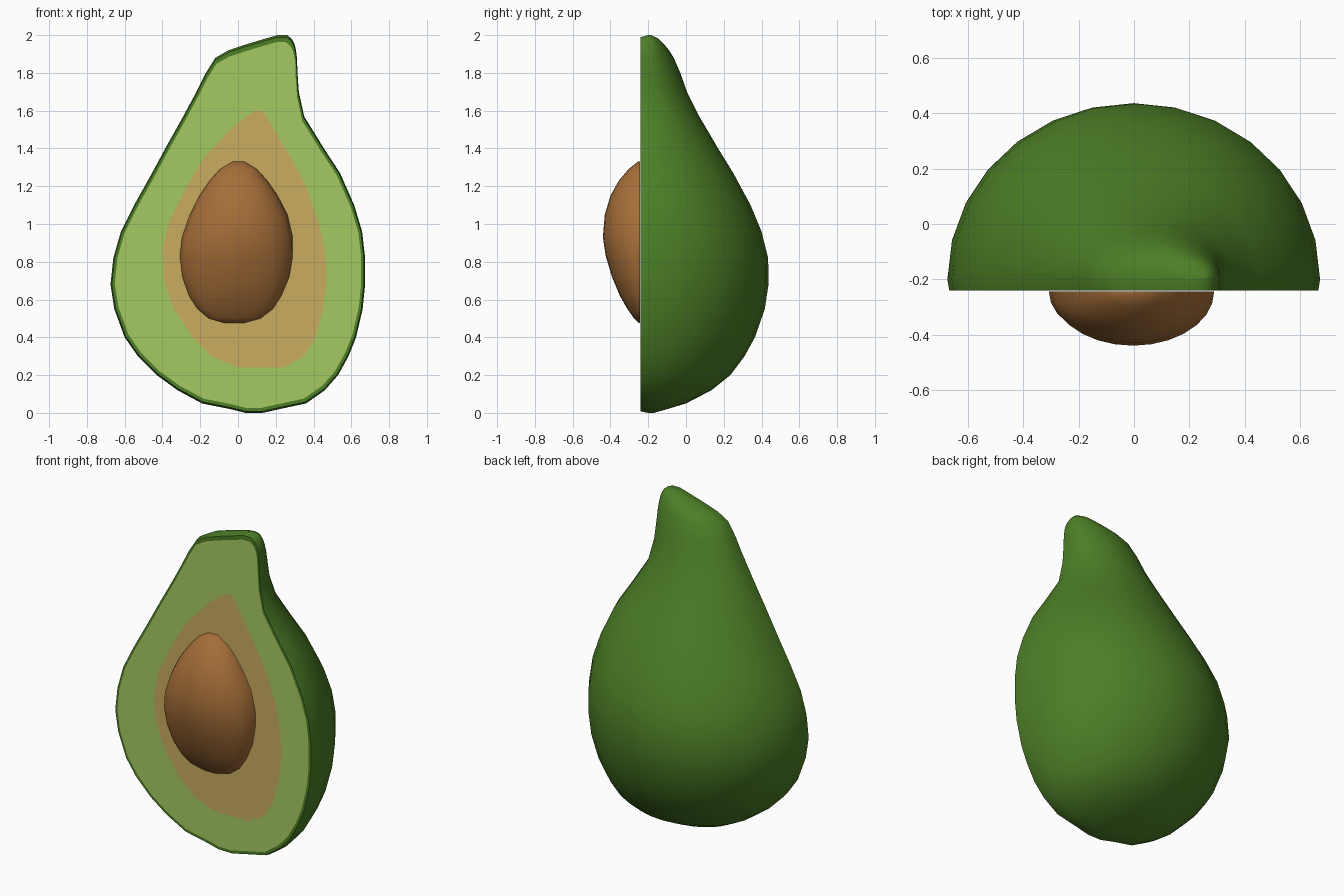
import bpy, bmesh, math

if "Cube" in bpy.data.objects:
    bpy.data.objects.remove(bpy.data.objects["Cube"])

CX, CZ = 0.03, 0.85      # point the cut face shrinks towards


def material(name, rgb):
    m = bpy.data.materials.new(name)
    m.diffuse_color = (*rgb, 1)
    m.use_nodes = True
    m.node_tree.nodes["Principled BSDF"].inputs["Base Color"].default_value = m.diffuse_color
    return m


skin_green = material("skin green", (0.072, 0.209, 0.019))
flesh_green = material("flesh green", (0.376, 0.590, 0.120))
core_tan = material("core tan", (0.580, 0.415, 0.115))
pit_brown = material("pit brown", (0.376, 0.156, 0.040))


def finish(bm, name, mat, smooth=True):
    me = bpy.data.meshes.new(name)
    bm.to_mesh(me)
    bm.free()
    ob = bpy.data.objects.new(name, me)
    bpy.context.collection.objects.link(ob)
    me.materials.append(mat)
    if smooth:
        bpy.ops.object.select_all(action='DESELECT')
        ob.select_set(True)
        bpy.context.view_layer.objects.active = ob
        bpy.ops.object.shade_smooth_by_angle(angle=math.radians(50))
    return ob


def shrink(points, s):
    return [(CX + (x - CX) * s, CZ + (z - CZ) * s) for x, z in points]


def outline(rows):
    """Closed loop: up the left side, down the right side."""
    return [(r[1], r[0]) for r in rows] + [(r[2], r[0]) for r in reversed(rows)]


def half_loft(name, rows, y0, mat, n=14, rim_y=None):
    """Stack half-ellipse sections; rows are (z, left, right, far y)."""
    bm = bmesh.new()
    grid = []
    for z, l, r, yf in rows:
        c, a = (l + r) / 2, (r - l) / 2
        grid.append([bm.verts.new((c - a * math.cos(math.pi * i / n),
                                   y0 + (yf - y0) * math.sin(math.pi * i / n), z))
                     for i in range(n + 1)])
    for lo, hi in zip(grid, grid[1:]):
        for i in range(n):
            bm.faces.new((lo[i], lo[i + 1], hi[i + 1], hi[i]))
    bm.faces.new(grid[0])
    bm.faces.new(grid[-1])
    loop = [g[0] for g in grid] + [g[-1] for g in reversed(grid)]
    if rim_y is not None:                      # slightly tucked-in rim
        pts = shrink([(v.co.x, v.co.z) for v in loop], 0.99)
        rim = [bm.verts.new((x, rim_y, z)) for x, z in pts]
        k = len(loop)
        for i in range(k):
            j = (i + 1) % k
            bm.faces.new((loop[i], loop[j], rim[j], rim[i]))
        loop = rim
    bm.faces.new(loop)
    bmesh.ops.recalc_face_normals(bm, faces=bm.faces[:])
    return finish(bm, name, mat)


def plate(name, points, y, mat):
    bm = bmesh.new()
    f = bm.faces.new([bm.verts.new((x, y, z)) for x, z in points])
    f.normal_update()
    if f.normal.y > 0:
        f.normal_flip()
    bmesh.ops.triangulate(bm, faces=bm.faces[:])
    return finish(bm, name, mat, smooth=False)


# Skin: half pear with a bent neck
body = [(0.0, 0.04, 0.13, -0.17), (0.02, -0.04, 0.22, -0.10), (0.05, -0.19, 0.36, 0.0),
        (0.12, -0.32, 0.46, 0.135), (0.2, -0.43, 0.53, 0.235), (0.3, -0.53, 0.585, 0.31),
        (0.4, -0.60, 0.625, 0.365), (0.55, -0.655, 0.66, 0.417), (0.68, -0.675, 0.673, 0.437),
        (0.82, -0.66, 0.673, 0.435), (0.96, -0.62, 0.657, 0.40), (1.1, -0.55, 0.615, 0.342),
        (1.27, -0.455, 0.54, 0.25), (1.4, -0.385, 0.455, 0.17), (1.57, -0.29, 0.35, 0.07),
        (1.7, -0.22, 0.322, 0.005), (1.8, -0.17, 0.315, -0.03), (1.88, -0.12, 0.312, -0.065),
        (1.92, -0.05, 0.307, -0.09), (1.95, 0.04, 0.30, -0.115), (1.98, 0.14, 0.285, -0.145),
        (2.0, 0.21, 0.26, -0.185)]
half_loft("skin", body, -0.2, skin_green, rim_y=-0.241)

# Flesh on the cut face
plate("flesh", shrink(outline(body), 0.968), -0.2435, flesh_green)

# Darker area around the pit
core = [(0.24, 0.0, 0.24), (0.3, -0.14, 0.35), (0.4, -0.24, 0.41), (0.55, -0.34, 0.45),
        (0.7, -0.39, 0.47), (0.85, -0.40, 0.46), (1.0, -0.37, 0.43), (1.2, -0.27, 0.36),
        (1.35, -0.18, 0.28), (1.52, -0.02, 0.18), (1.6, 0.09, 0.13)]
plate("core", outline(core), -0.2455, core_tan)

# Pit: half egg bulging out of the cut face
pit = [(0.475, -0.07, 0.03, -0.25), (0.5, -0.155, 0.12, -0.275), (0.55, -0.215, 0.185, -0.31),
       (0.62, -0.26, 0.23, -0.35), (0.72, -0.295, 0.272, -0.392), (0.83, -0.308, 0.29, -0.425),
       (0.93, -0.297, 0.29, -0.44), (1.05, -0.255, 0.262, -0.43), (1.15, -0.205, 0.21, -0.40),
       (1.23, -0.15, 0.155, -0.355), (1.29, -0.095, 0.10, -0.305), (1.33, -0.03, 0.035, -0.255)]
half_loft("pit", pit, -0.244, pit_brown)
